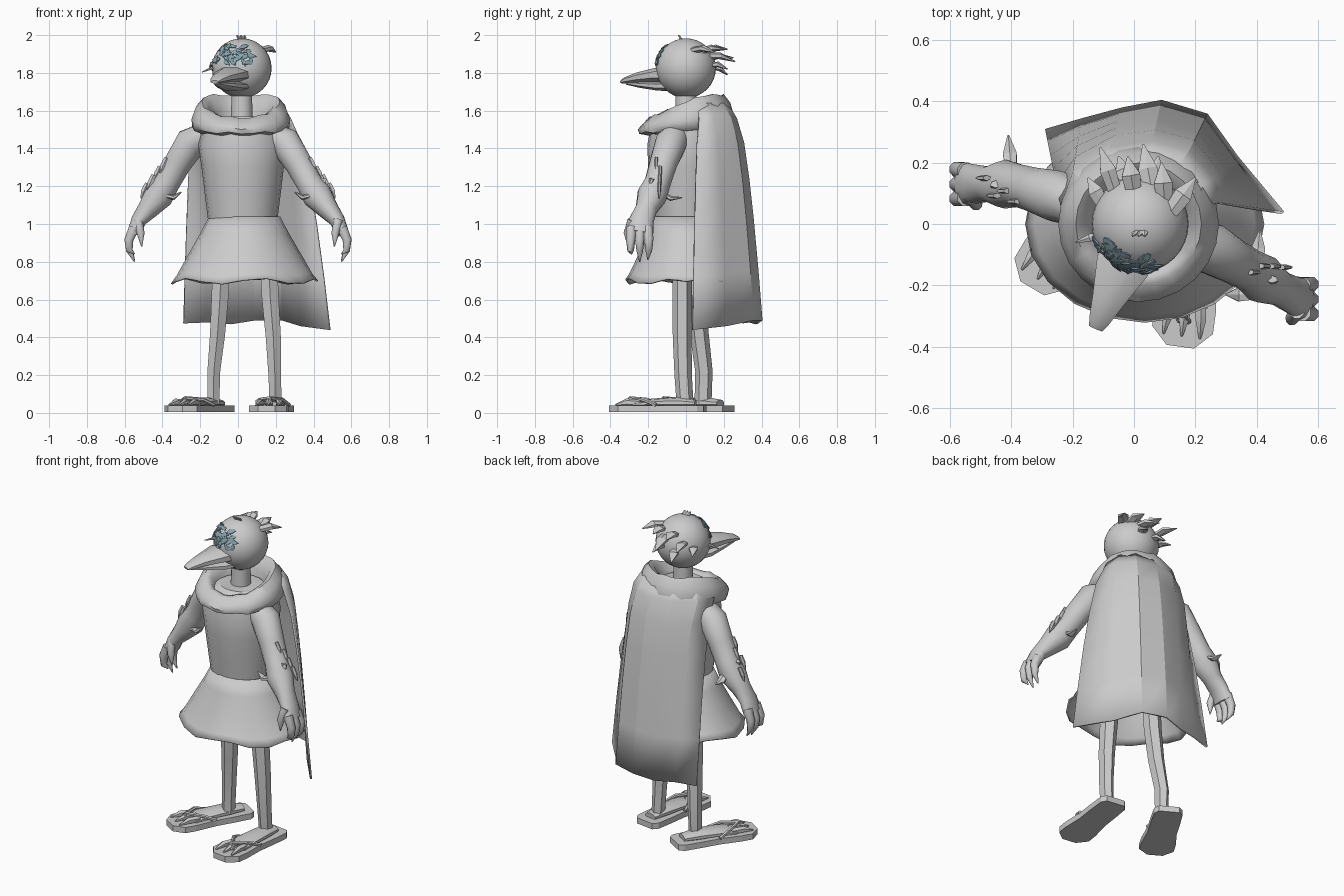
import bpy, bmesh, math, random
from mathutils import Vector

if "Cube" in bpy.data.objects:
    bpy.data.objects.remove(bpy.data.objects["Cube"])

random.seed(4)
V = Vector


def finish(name, bm, angle=35):
    bmesh.ops.recalc_face_normals(bm, faces=bm.faces)
    me = bpy.data.meshes.new(name)
    bm.to_mesh(me)
    bm.free()
    ob = bpy.data.objects.new(name, me)
    bpy.context.collection.objects.link(ob)
    if angle:
        bpy.ops.object.select_all(action='DESELECT')
        ob.select_set(True)
        bpy.context.view_layer.objects.active = ob
        bpy.ops.object.shade_smooth_by_angle(angle=math.radians(angle))
    return ob


def add_loft(bm, rings, closed=True, caps=True):
    rows = [[bm.verts.new(p) for p in r] for r in rings]
    n = len(rows[0])
    for a, b in zip(rows, rows[1:]):
        for i in range(n if closed else n - 1):
            j = (i + 1) % n
            bm.faces.new((a[i], a[j], b[j], b[i]))
    if caps:
        bm.faces.new(rows[0])
        bm.faces.new(rows[-1])


def add_tube(bm, pts, radii, sides=8, ref=(0, 1, 0)):
    """Tapered tube; a radius may be a (wide, deep) pair, deep lies along ref."""
    pts, ref, rings = [V(p) for p in pts], V(ref), []
    for i, p in enumerate(pts):
        t = (pts[min(i + 1, len(pts) - 1)] - pts[max(i - 1, 0)]).normalized()
        u = ref.cross(t).normalized()
        v = t.cross(u)
        r = radii[i] if isinstance(radii[i], tuple) else (radii[i], radii[i])
        rings.append([p + u * r[0] * math.cos(a) + v * r[1] * math.sin(a)
                      for a in (2 * math.pi * (k + .5) / sides for k in range(sides))])
    add_loft(bm, rings)


def tube(name, pts, radii, sides=8, ref=(0, 1, 0), angle=35):
    bm = bmesh.new()
    add_tube(bm, pts, radii, sides, ref)
    return finish(name, bm, angle)


def ellipse(cx, cy, rx, ry, zf, n):
    out = []
    for k in range(n):
        a = 2 * math.pi * k / n
        x, y = cx + rx * math.cos(a), cy + ry * math.sin(a)
        out.append((x, y, zf(x, y, k)))
    return out


def spike(bm, base, tip, width, sag=0.0, ref=(0, 0, 1)):
    a, b = V(base), V(tip)
    mid = a.lerp(b, .5) + V((0, 0, sag))
    add_tube(bm, [a, mid, b], [(width * .8, width * .5), (width, width * .5), .003], 6, ref)


# head and neck
HC, HR = V((.02, 0, 1.825)), .158
bm = bmesh.new()
bmesh.ops.create_uvsphere(bm, u_segments=32, v_segments=16, radius=HR)
bmesh.ops.translate(bm, verts=bm.verts, vec=HC)
finish("head", bm)
tube("neck", [(.02, 0, 1.5), (.02, 0, 1.7)], [.06, .055], 16)

# beak, turned toward the viewer's left
F = V((-.39, -.92, 0)).normalized()


def ahead(d, z):
    return V((HC.x + F.x * d, HC.y + F.y * d, z))


tube("upper_beak", [ahead(.08, 1.79), ahead(.15, 1.79), ahead(.27, 1.775), ahead(.345, 1.76), ahead(.37, 1.752)],
     [(.1, .045), (.095, .042), (.057, .03), (.036, .018), (.025, .008)], 8, (0, 0, 1))
tube("lower_beak", [ahead(.08, 1.73), ahead(.15, 1.73), ahead(.26, 1.738), ahead(.34, 1.745)],
     [(.085, .028), (.08, .026), (.045, .018), (.018, .008)], 8, (0, 0, 1))

# teal feather patch around the eyes
teal = bpy.data.materials.new("teal")
teal.diffuse_color = (.24, .38, .43, 1)
teal.use_nodes = True
teal.node_tree.nodes["Principled BSDF"].inputs["Base Color"].default_value = teal.diffuse_color
bm = bmesh.new()
side = V((-F.y, F.x, 0))
for i in range(40):
    yaw = -.75 + 1.5 * i / 39
    up = random.uniform(.15, .8)
    n = (F * math.cos(yaw) + side * math.sin(yaw)) * math.cos(up) + V((0, 0, math.sin(up)))
    p = HC + n * (HR + .001)
    flow = (side * random.uniform(-1, 1) + V((0, 0, random.uniform(-.6, 1))))
    flow = (flow - n * flow.dot(n)).normalized()
    add_tube(bm, [p - flow * .02, p + n * .004, p + flow * .028 + n * .006],
             [(.01, .003), (.016, .004), .002], 4, n)
finish("eye_feathers", bm, 0).data.materials.append(teal)

# head tufts
bm = bmesh.new()
for b, t, w in [((.0, .1, 1.91), (-.02, .22, 1.925), .035), ((.06, .1, 1.89), (.03, .26, 1.86), .036),
                ((-.06, .1, 1.87), (-.11, .25, 1.88), .03), ((.1, .07, 1.91), (.09, .2, 1.925), .035),
                ((.12, .04, 1.92), (.2, .15, 1.91), .035), ((-.02, .13, 1.83), (-.05, .22, 1.79), .03),
                ((-.1, .06, 1.84), (-.15, .15, 1.83), .028), ((.06, .12, 1.84), (.08, .22, 1.82), .03),
                ((-.1, -.03, 1.81), (-.19, -.06, 1.805), .014)]:
    spike(bm, b, t, w, .015)
for dx in (-.015, .005, .025):
    spike(bm, (.02 + dx * .5, -.02, 1.97), (.01 + dx, -.04, 2.0), .012, 0, (0, 1, 0))
finish("head_tufts", bm, 0)

# cowl: rolled collar, low in front, high and broad at the back
bm = bmesh.new()
rings = [ellipse(.015, 0, r, r * .97, lambda x, y, k, z=z, s=s: z + s * min(y, .09) + .006 * math.sin(k * 2.3), 24)
         for r, z, s in [(.13, 1.50, .2), (.145, 1.57, .35), (.17, 1.625, .4), (.205, 1.645, .42),
                         (.242, 1.605, .35), (.262, 1.55, .18), (.255, 1.505, .1), (.2, 1.48, .05)]]
add_loft(bm, rings, caps=False)
finish("cowl", bm, 60)

# torso
bm = bmesh.new()
add_loft(bm, [ellipse(.025, cy, rx, ry, lambda x, y, k, z=z: z, 20)
              for z, rx, ry, cy in [(1.03, .185, .165, 0), (1.15, .2, .18, 0), (1.3, .218, .2, 0),
                                    (1.42, .235, .205, 0), (1.52, .21, .185, 0), (1.57, .13, .12, 0)]])
finish("torso", bm)

# flared skirt with an uneven hem
bm = bmesh.new()
add_loft(bm, [ellipse(.035, 0, rx, ry, lambda x, y, k, z=z, w=w: z + w * math.sin(k * 1.7), 20)
              for z, rx, ry, w in [(1.04, .188, .168, 0), (.95, .235, .2, 0), (.83, .305, .255, .004),
                                   (.735, .36, .3, .008), (.70, .39, .322, .016)]], caps=False)
finish("skirt", bm).modifiers.new("cloth", 'SOLIDIFY').thickness = .01

# cape, blown to the right side
top = [(-.24, .06), (-.2, .17), (-.08, .25), (.06, .27), (.18, .24), (.26, .15), (.28, .07)]
hem = [(-.29, .31), (-.17, .345), (-.04, .38), (.09, .405), (.24, .36), (.34, .22), (.49, .04)]
hem_z = [.475, .48, .47, .49, .49, .46, .44]
bm = bmesh.new()
rows = [[(c * .82 + .003, d * .82, 1.64) for c, d in top]]
for t in (0, .12, .3, .5, .75, 1):
    e = t ** .6
    rows.append([(a[0] + (b[0] - a[0]) * e, a[1] + (b[1] - a[1]) * e, 1.56 + (z - 1.56) * t)
                 for a, b, z in zip(top, hem, hem_z)])
add_loft(bm, rows, closed=False, caps=False)
finish("cape", bm, 20).modifiers.new("cloth", 'SOLIDIFY').thickness = .012

# arms with hands, claws and elbow feathers; the body is twisted so depth differs per side
arm_x = [.17, .25, .32, .375, .42, .475, .525, .555]
arm_z = [1.47, 1.43, 1.32, 1.22, 1.15, 1.08, 1.02, .95]
arm_r = [.07, .085, .074, .07, .08, .058, (.042, .065), (.034, .072)]
for s, word, depth in [(-1, "left", [.06, .09, .11, .125, .13, .13, .13, .13]),
                       (1, "right", [-.05, -.08, -.12, -.15, -.18, -.21, -.235, -.245])]:
    tube(word + "_arm", [(s * x, y, z) for x, y, z in zip(arm_x, depth, arm_z)], arm_r, 14, angle=60)
    hy = depth[-1]
    bm = bmesh.new()
    for k, low in zip((-1, 0, 1), (.84, .80, .81)):
        y = hy + k * .043
        add_tube(bm, [(s * .55, y, .98), (s * .578, y + k * .005, .915), (s * .575, y + k * .005, .86),
                      (s * .548, y, low)], [.03, .026, .019, .003], 8)
    add_tube(bm, [(s * .53, hy - .04, 1.02), (s * .515, hy - .065, .95), (s * .51, hy - .06, .88)],
             [.026, .022, .003], 8)
    finish(word + "_claws", bm, 50)
    bm = bmesh.new()
    ey = depth[4]
    spike(bm, (s * .40, ey + .04, 1.17), (s * .41, ey + .16, 1.14), .026, -.02)
    spike(bm, (s * .45, ey + .0, 1.24), (s * .44, ey - .02, 1.16), .025, 0, (0, 1, 0))
    spike(bm, (s * .38, ey - .05, 1.15), (s * .30, ey - .05, 1.17), .026, -.02)
    for i in range(6):
        x = .26 + i * .034
        y = depth[2] + random.uniform(-.04, .05)
        spike(bm, (s * (x + .05), y, 1.44 - i * .045), (s * (x + .085), y, 1.36 - i * .045), .018, 0, (0, 1, 0))
    finish(word + "_arm_feathers", bm, 0)

# legs, feet and flat sandals
outline = [(-.06, 0), (.06, 0), (.082, .03), (.085, .14), (.085, .25), (.1, .38),
           (.1, .45), (.045, .505), (-.045, .505), (-.1, .45), (-.1, .38), (-.085, .25), (-.085, .14), (-.082, .03)]
for word, heel, toe, leg in [
        ("left", (-.075, .225), (-.335, -.215), [(-.085, .05, .85), (-.095, .055, .62), (-.108, .07, .42), (-.128, .095, .22), (-.13, .09, .05)]),
        ("right", (.22, .1), (.15, -.405), [(.16, -.02, .85), (.17, -.02, .62), (.187, -.02, .4), (.195, -.015, .2), (.198, -.005, .05)])]:
    tube(word + "_leg", leg, [(.054, .05), (.052, .052), (.046, .05), (.039, .046), (.036, .045)], 6, angle=20)
    h, d = V((*heel, 0)), V((toe[0] - heel[0], toe[1] - heel[1], 0)).normalized()
    r = V((d.y, -d.x, 0))

    def at(x, y, z):
        return h + r * x + d * y + V((0, 0, z))

    bm = bmesh.new()
    add_loft(bm, [[at(x, y, z) for x, y in outline] for z in (0.004, .04)])
    finish(word + "_sandal", bm, 0)
    tube(word + "_foot", [at(0, .05, .05), at(0, .14, .055), at(0, .28, .052), at(0, .37, .045)],
         [(.04, .02), (.058, .03), (.068, .024), (.075, .014)], 10, (0, 0, 1))
    bm = bmesh.new()
    for k in (-1, 0, 1):
        add_tube(bm, [at(k * .045, .34, .05), at(k * .055, .41, .056), at(k * .06, .47, .042)],
                 [.02, .02, .004], 6, (0, 0, 1))
    finish(word + "_toes", bm)
    bm = bmesh.new()
    for k in (-1, 1):
        add_tube(bm, [at(k * .085, .25, .042), at(k * .06, .32, .07), at(0, .4, .078), at(k * .015, .42, .045)],
                 [.011] * 4, 6, (.3, .2, 1))
    finish(word + "_strap", bm)
